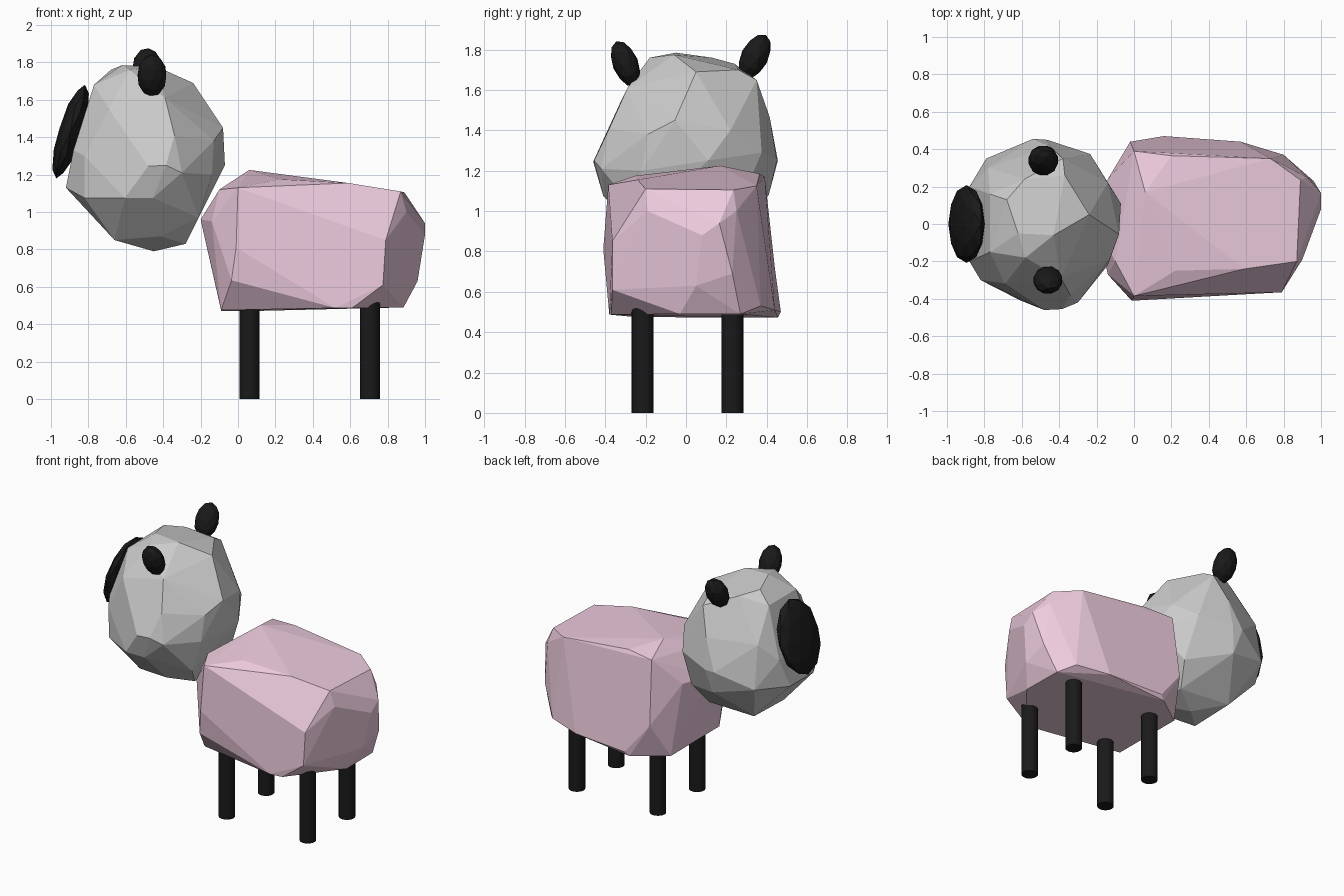
import bpy, bmesh
from math import radians
from mathutils import Vector


def material(name, color):
    m = bpy.data.materials.new(name)
    m.diffuse_color = (*color, 1)
    return m


pink = material("pink", (0.85, 0.60, 0.73))
black = material("black", (0.01, 0.01, 0.01))


def finish(bm, name, mat=None):
    bmesh.ops.recalc_face_normals(bm, faces=bm.faces)
    me = bpy.data.meshes.new(name)
    bm.to_mesh(me)
    bm.free()
    ob = bpy.data.objects.new(name, me)
    bpy.context.collection.objects.link(ob)
    if mat:
        me.materials.append(mat)
    return ob


def boulder(name, points, mat=None):
    """Faceted convex lump wrapped around a few corner points."""
    bm = bmesh.new()
    for p in points:
        bm.verts.new(p)
    res = bmesh.ops.convex_hull(bm, input=bm.verts)
    loose = [v for v in bm.verts if not v.link_faces]
    bmesh.ops.delete(bm, geom=loose, context='VERTS')
    bmesh.ops.dissolve_limit(bm, angle_limit=radians(6), verts=bm.verts, edges=bm.edges)
    return finish(bm, name, mat)


def pebble(name, center, half, rot, mat):
    """Low-poly ellipsoid."""
    bm = bmesh.new()
    bmesh.ops.create_icosphere(bm, subdivisions=2, radius=1.0)
    ob = finish(bm, name, mat)
    ob.location, ob.scale = center, half
    ob.rotation_euler = [radians(a) for a in rot]
    return ob


# Body
boulder("body", [
    # top
    (0.00, 0.39, 1.17), (0.20, 0.365, 1.185), (0.73, 0.35, 1.125), (0.89, 0.235, 1.105),
    (0.87, -0.20, 1.11), (0.59, -0.24, 1.155), (0.22, -0.25, 1.175), (0.06, 0.17, 1.225),
    # chest
    (-0.20, 0.0, 0.96), (-0.14, -0.27, 0.95), (-0.14, 0.24, 0.98), (-0.10, -0.20, 1.12),
    (0.00, -0.385, 1.13), (-0.02, 0.44, 0.72), (-0.01, -0.41, 0.81),
    # rump
    (1.0, 0.165, 0.94), (1.0, 0.08, 0.88), (0.90, -0.19, 1.0), (0.925, 0.25, 1.0),
    (0.96, 0.23, 0.69), (0.96, 0.05, 0.63), (0.79, -0.365, 0.85), (0.775, -0.365, 0.61),
    # belly
    (-0.09, -0.25, 0.475), (-0.035, -0.385, 0.635), (0.52, -0.38, 0.487), (0.61, -0.37, 0.487),
    (0.885, -0.03, 0.49), (0.88, 0.27, 0.49), (0.80, 0.37, 0.53), (0.57, 0.44, 0.51),
    (0.16, 0.47, 0.50), (0.13, 0.455, 0.472), (-0.09, 0.30, 0.472),
], pink)

# Head
boulder("head", [
    # crown
    (-0.585, 0.24, 1.73), (-0.37, 0.26, 1.70), (-0.24, 0.05, 1.69), (-0.43, -0.06, 1.775),
    (-0.62, -0.05, 1.785), (-0.68, 0.13, 1.76), (-0.58, -0.18, 1.76), (-0.39, -0.29, 1.61),
    (-0.69, -0.32, 1.55), (-0.38, 0.35, 1.65),
    # sides
    (-0.34, -0.38, 1.41), (-0.48, -0.46, 1.245), (-0.385, -0.455, 1.25), (-0.30, -0.42, 1.21),
    (-0.455, -0.41, 1.075), (-0.605, -0.41, 1.075), (-0.82, -0.29, 1.075), (-0.82, -0.30, 1.30),
    (-0.45, 0.415, 1.465), (-0.54, 0.455, 1.25), (-0.465, 0.45, 1.25), (-0.235, 0.375, 1.29),
    (-0.50, 0.41, 1.08), (-0.79, 0.35, 1.15), (-0.78, 0.30, 1.45),
    # back of head
    (-0.08, -0.055, 1.45), (-0.07, 0.11, 1.25), (-0.13, -0.19, 1.38), (-0.14, -0.22, 1.20),
    (-0.14, 0.22, 1.40), (-0.21, -0.22, 0.97), (-0.22, 0.25, 1.00),
    # muzzle side
    (-0.92, -0.13, 1.13), (-0.92, 0.13, 1.13), (-0.88, -0.20, 1.33), (-0.88, 0.20, 1.33),
    (-0.77, -0.15, 1.68), (-0.77, 0.16, 1.68),
    # chin
    (-0.66, -0.17, 0.85), (-0.66, 0.17, 0.86), (-0.45, 0.04, 0.79), (-0.415, -0.22, 0.87),
    (-0.28, -0.09, 0.83), (-0.28, 0.14, 0.85),
])

# Face plate
pebble("face", (-0.895, 0, 1.43), (0.065, 0.208, 0.262), (0, 17, 0), black)

# Ears
pebble("ear_back", (-0.485, 0.34, 1.765), (0.082, 0.068, 0.122), (-27, 0, 0), black)
pebble("ear_front", (-0.46, -0.30, 1.73), (0.080, 0.064, 0.120), (22, 0, 0), black)

# Legs
for i, (x, y) in enumerate((x, y) for x in (0.062, 0.705) for y in (-0.215, 0.23)):
    bm = bmesh.new()
    bmesh.ops.create_cone(bm, cap_ends=True, segments=20, radius1=0.054, radius2=0.054, depth=0.52)
    leg = finish(bm, f"leg_{i + 1}", black)
    leg.location = (x, y, 0.26)
    bpy.context.view_layer.objects.active = leg
    leg.select_set(True)
    bpy.ops.object.shade_smooth_by_angle(angle=radians(35))
    leg.select_set(False)
